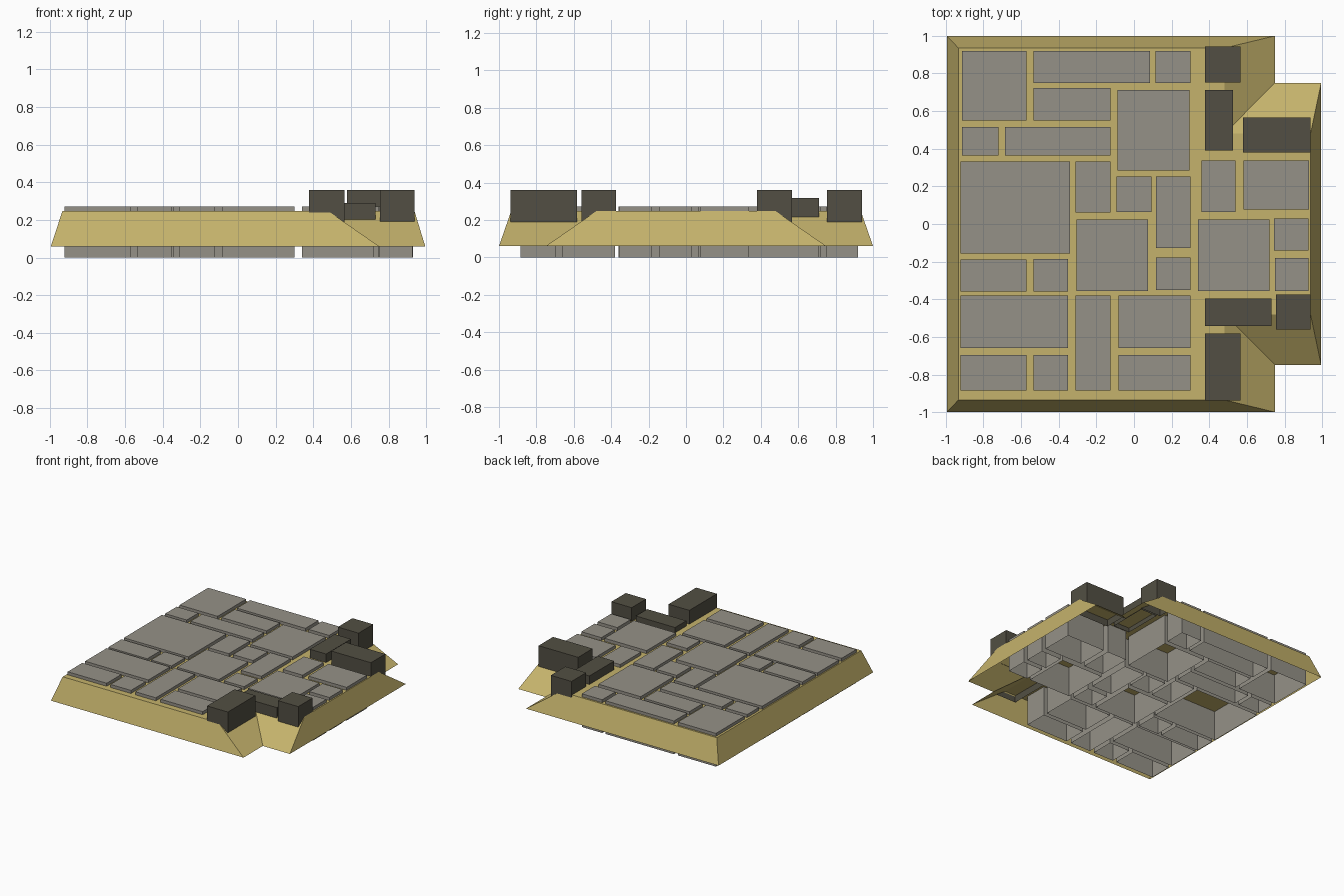
import bpy, bmesh


def material(name, rgb):
    m = bpy.data.materials.new(name)
    m.diffuse_color = (*rgb, 1)
    return m


sand = material("sand", (0.56, 0.45, 0.15))
stone = material("grey stone", (0.30, 0.285, 0.245))
dark = material("dark stone", (0.085, 0.078, 0.056))


def frustum(name, bottom, top, z0, z1, mat):
    """Open-bottomed shell between two matching outlines."""
    bm = bmesh.new()
    lo = [bm.verts.new((x, y, z0)) for x, y in bottom]
    hi = [bm.verts.new((x, y, z1)) for x, y in top]
    n = len(lo)
    for i in range(n):
        j = (i + 1) % n
        bm.faces.new((lo[i], lo[j], hi[j], hi[i]))
    bm.faces.new(hi)
    me = bpy.data.meshes.new(name)
    bm.to_mesh(me)
    bm.free()
    me.materials.append(mat)
    ob = bpy.data.objects.new(name, me)
    bpy.context.collection.objects.link(ob)


def block(name, x0, x1, y0, y1, z0, z1, mat):
    r = [(x0, y0), (x1, y0), (x1, y1), (x0, y1)]
    frustum(name, r, r, z0, z1, mat)


def outline(left, right, y_out, x_notch, y_notch):
    """Mirrored outline with both right-hand corners notched."""
    half = [(left, -y_out), (x_notch, -y_out), (x_notch, -y_notch), (right, -y_notch)]
    return half + [(x, -y) for x, y in reversed(half)]


# Sloped sand bed
frustum("sand_bed", outline(-0.995, 0.995, 1.0, 0.75, 0.75),
        outline(-0.933, 0.938, 0.935, 0.48, 0.48), 0.06, 0.247, sand)

# Paving stones, listed as (x0, x1, y0, y1)
paving = [
    (-.915, -.57, .55, .92), (-.535, .085, .75, .92), (.115, .30, .75, .92),
    (-.535, -.125, .55, .722), (-.088, .295, .285, .712),
    (-.915, -.72, .365, .515), (-.685, -.125, .365, .515),
    (-.923, -.34, -.158, .333), (-.31, -.125, .06, .333),
    (-.092, .092, .065, .253), (.117, .30, -.127, .253),
    (-.305, .075, -.355, .025), (.117, .30, -.35, -.178),
    (-.923, -.57, -.36, -.188), (-.535, -.35, -.36, -.185),
    (-.923, -.35, -.66, -.38), (-.31, -.125, -.885, -.38), (-.082, .30, -.66, -.38),
    (-.923, -.57, -.885, -.695), (-.535, -.35, -.885, -.695), (-.082, .30, -.885, -.695),
    (.36, .54, .065, .338), (.583, .93, .077, .338), (.34, .72, -.355, .025),
    (.745, .927, -.142, .03), (.75, .927, -.355, -.182),
]
for i, r in enumerate(paving):
    block(f"paving_stone_{i + 1}", *r, 0.0, 0.272, stone)

# Raised dark edging blocks around the notched corners
edging = [
    (.377, .565, .753, .942, .19, .36), (.377, .525, .39, .712, .21, .317),
    (.58, .938, .38, .567, .19, .36), (.377, .732, -.543, -.397, .20, .29),
    (.755, .938, -.56, -.375, .19, .36), (.377, .565, -.938, -.582, .19, .36),
]
for i, r in enumerate(edging):
    block(f"edging_block_{i + 1}", *r, dark)
